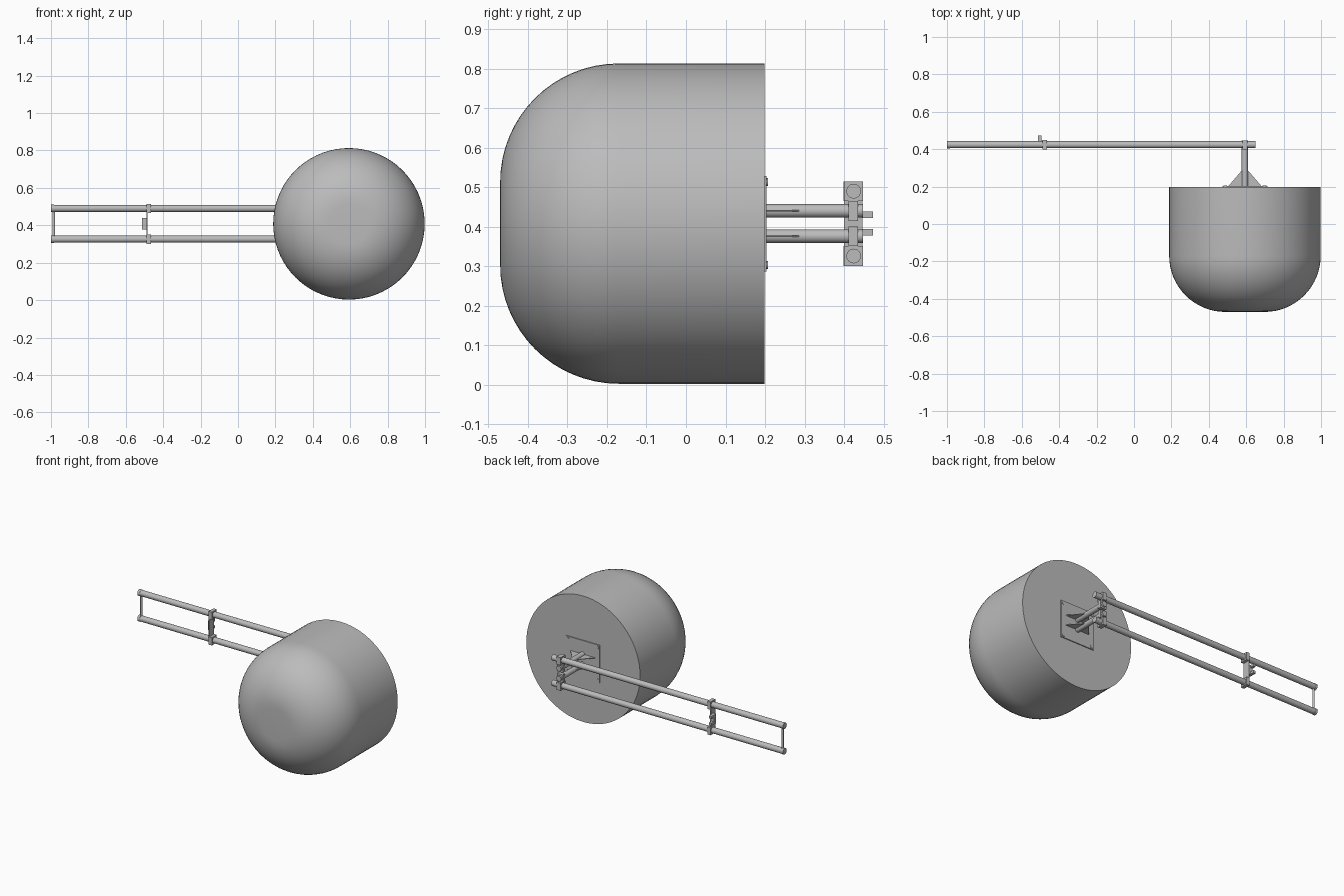
import bpy, bmesh, math
from mathutils import Vector

cube = bpy.data.objects.get("Cube")
if cube:
    bpy.data.objects.remove(cube)

grey = bpy.data.materials.new("plain grey")
grey.use_nodes = True
colour = (0.5, 0.5, 0.5, 1)
grey.diffuse_color = colour
grey.node_tree.nodes["Principled BSDF"].inputs["Base Color"].default_value = colour

CX, CZ = 0.593, 0.408      # drum axis
RAIL_Y = 0.424             # plane of the rails


def finish(name, bm, smooth=False):
    bmesh.ops.recalc_face_normals(bm, faces=bm.faces)
    mesh = bpy.data.meshes.new(name)
    bm.to_mesh(mesh)
    bm.free()
    mesh.materials.append(grey)
    ob = bpy.data.objects.new(name, mesh)
    bpy.context.collection.objects.link(ob)
    if smooth:
        bpy.ops.object.select_all(action="DESELECT")
        ob.select_set(True)
        bpy.context.view_layer.objects.active = ob
        bpy.ops.object.shade_smooth_by_angle(angle=math.radians(35))
    return ob


def box(name, x, y, z):
    bm = bmesh.new()
    bmesh.ops.create_cube(bm, size=1)
    for v in bm.verts:
        v.co = Vector([(a + b) / 2 + c * (b - a) for (a, b), c in zip((x, y, z), v.co)])
    return finish(name, bm)


def rod(name, start, end, radius, sides=24):
    start, end = Vector(start), Vector(end)
    bm = bmesh.new()
    bmesh.ops.create_cone(bm, cap_ends=True, segments=sides, radius1=radius,
                          radius2=radius, depth=(end - start).length)
    turn = (end - start).to_track_quat("Z", "Y")
    for v in bm.verts:
        v.co = turn @ v.co + (start + end) / 2
    return finish(name, bm, True)


# Drum with a large rounded front edge and flat back
bm = bmesh.new()
profile = [(0, -0.47)]
for i in range(17):
    a = math.pi / 2 * i / 16
    profile.append((0.105 + 0.3 * math.sin(a), -0.17 - 0.3 * math.cos(a)))
profile += [(0.405, 0.198), (0, 0.198)]
points = [bm.verts.new((CX + r, y, CZ)) for r, y in profile]
edges = [bm.edges.new(pair) for pair in zip(points, points[1:])]
bmesh.ops.spin(bm, geom=points + edges, cent=(CX, 0, CZ), axis=(0, 1, 0),
               angle=math.tau, steps=72)
bmesh.ops.remove_doubles(bm, verts=bm.verts, dist=0.0001)
finish("drum", bm, True)

# Square back plate with corner bolts
box("back_plate", (CX - 0.121, CX + 0.121), (0.196, 0.204), (CZ - 0.121, CZ + 0.121))
for sx in (-1, 1):
    for sz in (-1, 1):
        x, z = CX + sx * 0.105, CZ + sz * 0.105
        rod("plate_bolt", (x, 0.2, z), (x, 0.207, z), 0.01, 12)

for s, side in ((-1, "lower"), (1, "upper")):
    tube_z, rail_z = CZ + s * 0.032, CZ + s * 0.082

    # Mounting tube and its flat triangular gussets
    rod(side + "_mount_tube", (CX, 0.2, tube_z), (CX, 0.447, tube_z), 0.017)
    bm = bmesh.new()
    rings = []
    for z in (tube_z - 0.002, tube_z + 0.002):
        rings.append([bm.verts.new((CX + x, y, z))
                      for x, y in ((-0.088, 0.203), (0.088, 0.203),
                                   (0.015, 0.288), (-0.015, 0.288))])
        bm.faces.new(rings[-1])
    for i in range(4):
        j = (i + 1) % 4
        bm.faces.new((rings[0][i], rings[0][j], rings[1][j], rings[1][i]))
    finish(side + "_gusset", bm)

    # Long rail and the clamp holding it to the tube
    rod(side + "_rail", (-0.99, RAIL_Y, rail_z), (0.65, RAIL_Y, rail_z), 0.0185)
    rod(side + "_rail_end_cap", (-1, RAIL_Y, rail_z), (-0.985, RAIL_Y, rail_z), 0.02)
    box(side + "_rail_clamp", (CX - 0.014, CX + 0.014), (0.399, 0.447),
        (rail_z - 0.025, rail_z + 0.025))
    box(side + "_tube_strap", (CX - 0.021, CX + 0.021), (0.411, 0.435),
        (tube_z - 0.025, tube_z + 0.025))

    # Outer clamp on the rail, with a small lug
    box(side + "_outer_clamp", (-0.488, -0.465), (0.398, 0.448),
        (rail_z - 0.025, rail_z + 0.025))
    lug_z = CZ + s * 0.022
    box(side + "_bracket_lug", (-0.512, -0.494), (0.44, 0.473),
        (lug_z - 0.008, lug_z + 0.008))

# Outer bracket between the rails
box("bracket_web", (-0.49, -0.484), (0.4, 0.446), (CZ - 0.065, CZ + 0.065))
box("bracket_block", (-0.512, -0.486), (0.425, 0.446), (CZ - 0.03, CZ + 0.03))

# Thin post closing the far end
rod("end_post", (-0.985, RAIL_Y, CZ - 0.082), (-0.985, RAIL_Y, CZ + 0.082), 0.007, 16)
